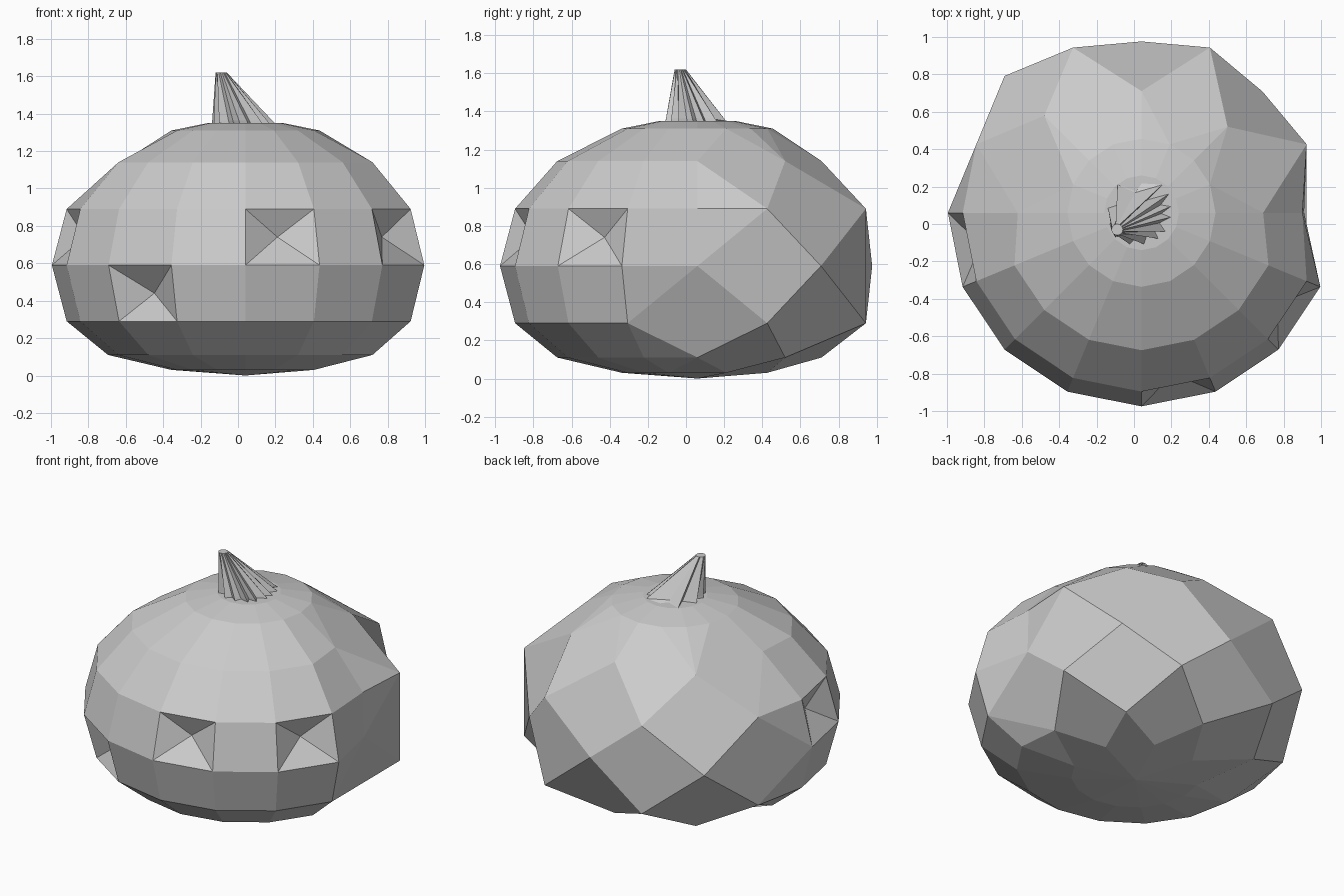
import bpy, bmesh, math
from mathutils import Vector

if "Cube" in bpy.data.objects:
    bpy.data.objects.remove(bpy.data.objects["Cube"])

CX, CY = 0.04, 0.06
N = 16


def finish(bm, name):
    bmesh.ops.recalc_face_normals(bm, faces=bm.faces[:])
    me = bpy.data.meshes.new(name)
    bm.to_mesh(me)
    bm.free()
    ob = bpy.data.objects.new(name, me)
    bpy.context.collection.objects.link(ob)
    return ob


# Squash body: 16 sided rings (radius, height), flattened underneath
rings = [(0.396, 0.03), (0.735, 0.11), (0.956, 0.29), (1.035, 0.59),
         (0.956, 0.89), (0.735, 1.14), (0.396, 1.31), (0.2, 1.35)]
# worn-in vertices: (segment, ring) -> radius factor
worn = {(i, j): 0.885 for i in (0, 2, 4) for j in (2, 4, 6)}
worn.update({(0, 4): 0.84, (0, 5): 0.9, (8, 6): 0.9})
bm = bmesh.new()
grid = []
for j, (r, z) in enumerate(rings, 1):
    row = []
    for i in range(N):
        a = 2 * math.pi * i / N
        k = r * worn.get((i, j), 1.0)
        row.append(bm.verts.new((CX + k * math.cos(a), CY + k * math.sin(a), z)))
    grid.append(row)
bottom = bm.verts.new((CX, CY, 0.0))
top = bm.verts.new((CX, CY, 1.35))


def removed(i, j):
    i %= N
    if (i + j) % 2 == 0:
        return False
    return (1 <= i <= 7 and j <= 6) or (i == 0 and j <= 4)


# Dented facets on the front: (segment, lower ring)
pits = {(12, 4), (10, 3), (14, 4), (8, 4)}
for i in range(N):
    n = (i + 1) % N
    bm.faces.new((bottom, grid[0][n], grid[0][i]))
    bm.faces.new((top, grid[-1][i], grid[-1][n]))
    for j in range(1, len(rings)):
        q = [grid[j - 1][i], grid[j - 1][n], grid[j][n], grid[j][i]]
        corners = [(i, j), (n, j), (n, j + 1), (i, j + 1)]
        if (i, j) in pits:
            c = sum((v.co for v in q), Vector()) / 4
            inward = Vector((CX - c.x, CY - c.y, 0)).normalized() * 0.10
            m = bm.verts.new(c + inward)
            for k in range(4):
                bm.faces.new((q[k], q[(k + 1) % 4], m))
        elif any(removed(*c) for c in corners):
            # split along the diagonal of the vertices that stay
            if (i + j) % 2 == 0:
                bm.faces.new((q[0], q[1], q[2]))
                bm.faces.new((q[0], q[2], q[3]))
            else:
                bm.faces.new((q[0], q[1], q[3]))
                bm.faces.new((q[1], q[2], q[3]))
        else:
            bm.faces.new(q)

# Coarser diamond facets on the back
gone = [grid[j - 1][i] for j in range(1, 8) for i in range(8) if removed(i, j)]
for v in gone:
    bmesh.ops.dissolve_verts(bm, verts=[v])
finish(bm, "squash_body")

# Leaning fluted stem with root-like ridges at its base
tips = [(0.21, 0.04), (0.21, 0.10), (0.20, 0.17), (0.19, 0.42), (-0.11, 0.42),
        (-0.14, 0.09), (-0.13, 0.0), (-0.10, -0.07), (-0.02, -0.11),
        (0.06, -0.11), (0.14, -0.08), (0.18, -0.04)]
tip_c = Vector((-0.09, -0.03, 1.62))
mid = Vector((0.0, 0.03))
bm = bmesh.new()
base, waist, cap = [], [], []
for k, p in enumerate(tips):
    p, q = Vector(p), Vector(tips[(k + 1) % len(tips)])
    valley = mid + ((p + q) / 2 - mid) * (0.4 if max(p.y, q.y) > 0.3 else 0.75)
    for s in (p, valley):
        root = s.y > 0.3
        d = (s - mid).normalized() * 0.03
        c = Vector((tip_c.x + d.x, tip_c.y + d.y, tip_c.z))
        b = Vector((s.x, s.y, 1.295 if root else 1.335))
        w = b.lerp(c, 0.1)
        if root:                                   # roots flare out low
            w = Vector((s.x * 0.8, 0.21, 1.35))
        base.append(bm.verts.new(b))
        waist.append(bm.verts.new(w))
        cap.append(bm.verts.new(c))
for lo, hi in ((base, waist), (waist, cap)):
    for k in range(len(lo)):
        n = (k + 1) % len(lo)
        bm.faces.new((lo[k], lo[n], hi[n], hi[k]))
bm.faces.new(cap)
finish(bm, "stem")
